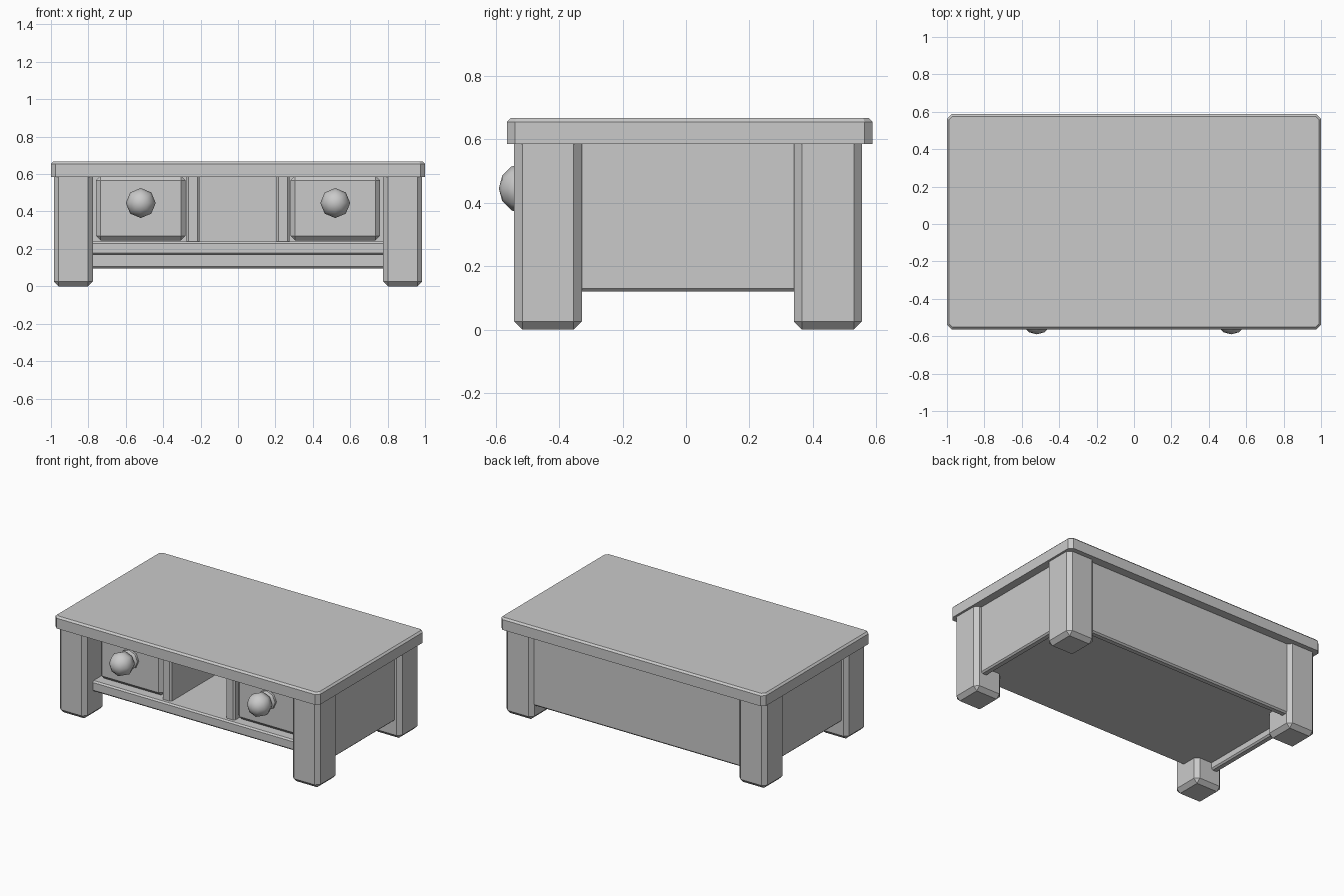
import bpy, bmesh, math
from mathutils import Matrix, Vector

if "Cube" in bpy.data.objects:
    bpy.data.objects.remove(bpy.data.objects["Cube"], do_unlink=True)

# One plain grey for everything
GREY = (0.59, 0.59, 0.59, 1)
grey = bpy.data.materials.new("plain grey")
grey.use_nodes = True
grey.diffuse_color = GREY
grey.node_tree.nodes["Principled BSDF"].inputs["Base Color"].default_value = GREY


def finish(name, bm):
    bmesh.ops.recalc_face_normals(bm, faces=bm.faces)
    mesh = bpy.data.meshes.new(name)
    bm.to_mesh(mesh)
    bm.free()
    mesh.materials.append(grey)
    obj = bpy.data.objects.new(name, mesh)
    bpy.context.collection.objects.link(obj)
    return obj


def upright(e):
    return abs(e.verts[0].co.z - e.verts[1].co.z) > 0.01


def level(z):
    return lambda e: all(abs(v.co.z - z) < 0.001 for v in e.verts)


def box(name, x, y, z, *bevels):
    """Box between ranges; each bevel is (width, edge rule)."""
    bm = bmesh.new()
    size = Vector((x[1] - x[0], y[1] - y[0], z[1] - z[0]))
    mid = Vector((sum(x), sum(y), sum(z))) / 2
    bmesh.ops.create_cube(bm, size=1, matrix=Matrix.Translation(mid) @ Matrix.Diagonal(size.to_4d()))
    for width, rule in bevels:
        edges = [e for e in bm.edges if rule(e)]
        bmesh.ops.bevel(bm, geom=edges, offset=width, offset_type='OFFSET',
                        segments=1, affect='EDGES', clamp_overlap=True)
    return finish(name, bm)


def mirrored(side, near, far):
    return tuple(sorted((side * near, side * far)))


def every(e):
    return True


# Table top with clipped corners and a chamfered upper rim
UNDER = 0.585
TOP = 0.667
box("table_top", (-1, 1), (-0.564, 0.588), (UNDER, TOP), (0.025, upright), (0.012, level(TOP)))

# Shelf floor and back panel
box("shelf", (-0.93, 0.93), (-0.46, 0.51), (0.168, 0.24), (0.01, every))
box("back_panel", (-0.93, 0.93), (0.48, 0.53), (0.096, UNDER + 0.01), (0.01, level(0.096)))


def knob(name, x, z):
    """Eight sided turned knob: flange, neck and ball along -y."""
    ball, r = -0.51, 0.08
    profile = [(0, -0.41), (0.065, -0.41), (0.065, -0.435), (0.04, -0.45)]
    for i in range(2, 7):
        a = math.pi * i / 6
        profile.append((r * math.sin(a), ball + r * math.cos(a)))
    bm = bmesh.new()
    verts = [bm.verts.new((px, py, 0)) for px, py in profile]
    edges = [bm.edges.new(pair) for pair in zip(verts, verts[1:])]
    bmesh.ops.spin(bm, geom=verts + edges, axis=(0, 1, 0), cent=(0, 0, 0),
                   angle=math.tau, steps=8)
    bmesh.ops.remove_doubles(bm, verts=bm.verts, dist=0.0005)
    bmesh.ops.translate(bm, verts=bm.verts, vec=(x, 0, z))
    obj = finish(name, bm)
    bpy.ops.object.select_all(action='DESELECT')
    obj.select_set(True)
    bpy.context.view_layer.objects.active = obj
    bpy.ops.object.shade_smooth_by_angle(angle=math.radians(50))


for side, label in ((1, "left"), (-1, "right")):
    # Legs with chamfered uprights and feet
    for end, y in (("front", (-0.542, -0.328)), ("back", (0.34, 0.555))):
        box(f"{end}_{label}_leg", mirrored(side, 0.775, 0.985), y, (0, UNDER),
            (0.026, lambda e: upright(e) or level(0)(e)))

    # Side panel and shelf divider
    box(f"{label}_side_panel", mirrored(side, 0.895, 0.945), (-0.45, 0.5),
        (0.12, UNDER + 0.01), (0.01, level(0.12)))
    box(f"{label}_divider", mirrored(side, 0.205, 0.275), (-0.43, 0.49),
        (0.235, UNDER + 0.005), (0.011, upright))

    # Drawer with its knob
    box(f"{label}_drawer", mirrored(side, 0.28, 0.76), (-0.42, 0.46),
        (0.245, UNDER + 0.005), (0.025, every))
    knob(f"{label}_knob", side * 0.52, 0.445)
